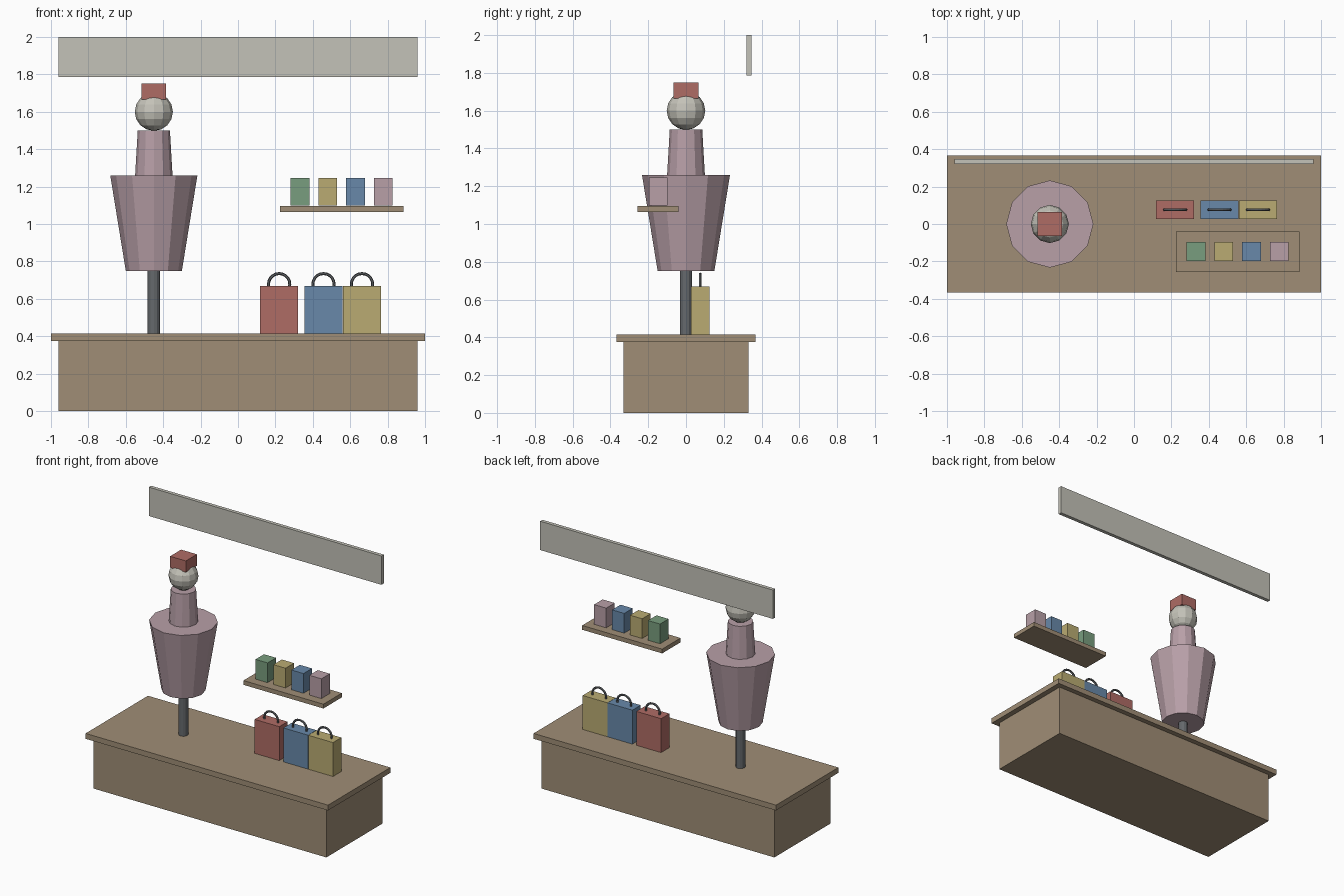
import bpy, bmesh, math
from mathutils import Matrix, Vector

if "Cube" in bpy.data.objects:
    bpy.data.objects.remove(bpy.data.objects["Cube"], do_unlink=True)


def material(name, rgb):
    m = bpy.data.materials.new(name)
    m.use_nodes = True
    m.diffuse_color = (*rgb, 1)
    m.node_tree.nodes["Principled BSDF"].inputs["Base Color"].default_value = (*rgb, 1)
    return m


wood = material("wood", (0.35, 0.27, 0.18))
pink = material("dusty_pink", (0.48, 0.35, 0.39))
red = material("brick_red", (0.43, 0.15, 0.13))
blue = material("slate_blue", (0.14, 0.25, 0.40))
yellow = material("mustard", (0.49, 0.41, 0.17))
green = material("sage_green", (0.19, 0.34, 0.21))
pale = material("pale_grey", (0.55, 0.54, 0.48))
metal = material("dark_metal", (0.13, 0.14, 0.15))


def finish(name, bm, mat):
    mesh = bpy.data.meshes.new(name)
    bm.to_mesh(mesh)
    bm.free()
    mesh.materials.append(mat)
    ob = bpy.data.objects.new(name, mesh)
    bpy.context.collection.objects.link(ob)
    return ob


def box(name, centre, size, z0, z1, mat):
    """Box given by its plan centre and size, and its bottom and top heights."""
    bm = bmesh.new()
    bmesh.ops.create_cube(bm, size=1)
    bmesh.ops.scale(bm, vec=(size[0], size[1], z1 - z0), verts=bm.verts)
    bmesh.ops.translate(bm, vec=(centre[0], centre[1], (z0 + z1) / 2), verts=bm.verts)
    return finish(name, bm, mat)


def cone(name, x, r0, r1, z0, z1, mat):
    bm = bmesh.new()
    bmesh.ops.create_cone(bm, cap_ends=True, segments=12, radius1=r0, radius2=r1,
                          depth=z1 - z0, matrix=Matrix.Translation((x, 0, (z0 + z1) / 2)))
    return finish(name, bm, mat)


def ring(name, centre, major, minor, mat):
    """Upright ring facing front, its lower half sunk into the bag."""
    bm = bmesh.new()
    around, tube = 20, 6
    grid = []
    for i in range(around):
        a = math.tau * i / around
        loop = []
        for j in range(tube):
            b = math.tau * j / tube
            r = major + minor * math.cos(b)
            p = Vector((r * math.cos(a), minor * math.sin(b), r * math.sin(a)))
            loop.append(bm.verts.new(p + Vector(centre)))
        grid.append(loop)
    for i in range(around):
        n = (i + 1) % around
        for j in range(tube):
            k = (j + 1) % tube
            bm.faces.new((grid[i][j], grid[i][k], grid[n][k], grid[n][j]))
    bmesh.ops.recalc_face_normals(bm, faces=bm.faces)
    return finish(name, bm, mat)


# Counter
box("counter_base", (0, 0), (1.92, 0.66), 0, 0.375, wood)
box("counter_top", (0, 0), (2.0, 0.735), 0.375, 0.415, wood)

# Sign board
box("sign_board", (0, 0.333), (1.92, 0.027), 1.785, 2.0, pale)

# Mannequin on its stand
mx = -0.45
cone("stand_pole", mx, 0.033, 0.033, 0.415, 0.76, metal)
cone("dress_skirt", mx, 0.15, 0.233, 0.75, 1.26, pink)
cone("dress_bodice", mx, 0.1, 0.086, 1.26, 1.5, pink)
bm = bmesh.new()
bmesh.ops.create_uvsphere(bm, u_segments=12, v_segments=8, radius=0.102,
                          matrix=Matrix.Translation((mx, 0, 1.6)))
finish("head", bm, pale)
box("hat", (mx, 0), (0.13, 0.13), 1.665, 1.75, red)

# Shopping bags with handles
for x, label, mat in ((0.22, "red", red), (0.457, "blue", blue), (0.663, "yellow", yellow)):
    box(label + "_bag", (x, 0.076), (0.204, 0.098), 0.415, 0.668, mat)
    ring(label + "_bag_handle", (x, 0.076, 0.678), 0.057, 0.008, metal)

# Shelf with small boxes
box("shelf", (0.555, -0.149), (0.66, 0.217), 1.063, 1.095, wood)
for i, (label, mat) in enumerate((("green", green), ("yellow", yellow),
                                  ("blue", blue), ("pink", pink))):
    box(label + "_box", (0.332 + 0.148 * i, -0.147), (0.1, 0.1), 1.098, 1.245, mat)
